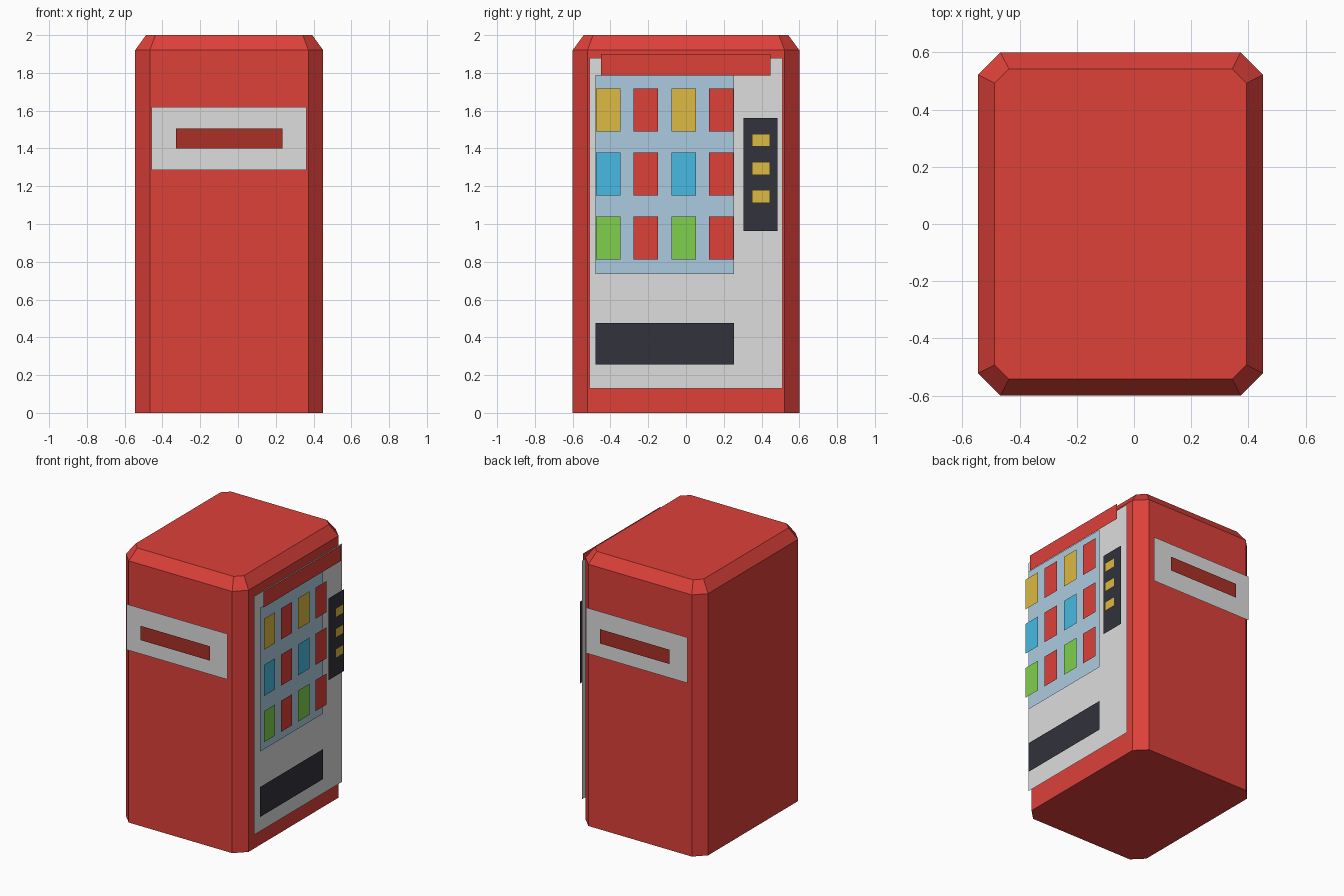
import bpy, bmesh

old = bpy.data.objects.get("Cube")
if old:
    bpy.data.objects.remove(old, do_unlink=True)


def linear(c):
    c /= 255
    return c / 12.92 if c <= 0.04045 else ((c + 0.055) / 1.055) ** 2.4


def make_material(name, *rgb):
    m = bpy.data.materials.new(name)
    m.use_nodes = True
    color = [linear(c) for c in rgb] + [1]
    m.diffuse_color = color
    bsdf = m.node_tree.nodes["Principled BSDF"]
    bsdf.inputs["Base Color"].default_value = color
    bsdf.inputs["Roughness"].default_value = 0.8
    return m


red = make_material("red", 221, 64, 57)
dark_red = make_material("dark red", 170, 48, 38)
grey = make_material("light grey", 221, 221, 221)
charcoal = make_material("charcoal", 50, 50, 60)
glass_blue = make_material("pale blue", 171, 203, 224)
yellow = make_material("yellow", 221, 186, 66)
blue = make_material("sky blue", 71, 186, 225)
green = make_material("green", 128, 208, 77)

CENTRE_X = -0.047          # the cabinet sits slightly behind the raised door parts
HALF_X, HALF_Y = 0.498, 0.6
FACE_X = CENTRE_X + HALF_X


def finish(name, bm, material):
    mesh = bpy.data.meshes.new(name)
    bm.to_mesh(mesh)
    bm.free()
    mesh.materials.append(material)
    obj = bpy.data.objects.new(name, mesh)
    bpy.context.collection.objects.link(obj)
    return obj


def octagon(bm, z, inset, cut):
    """Ring of a rectangle with cut corners."""
    a, b = HALF_X - inset, HALF_Y - inset
    points = []
    for sx, sy in ((1, 1), (-1, 1), (-1, -1), (1, -1)):
        pair = [(sx * a, sy * (b - cut)), (sx * (a - cut), sy * b)]
        points += pair if sx * sy > 0 else pair[::-1]
    return [bm.verts.new((CENTRE_X + x, y, z)) for x, y in points]


def plate(name, points, material):
    bm = bmesh.new()
    bm.faces.new([bm.verts.new(p) for p in points])
    return finish(name, bm, material)


def door_plate(name, raise_x, y0, y1, z0, z1, material):
    x = FACE_X + raise_x
    return plate(name, [(x, y0, z0), (x, y1, z0), (x, y1, z1), (x, y0, z1)], material)


def side_plate(name, side, raise_y, half_width, z0, z1, material):
    y = side * (HALF_Y + raise_y)
    a, b = CENTRE_X + side * half_width, CENTRE_X - side * half_width
    return plate(name, [(a, y, z0), (b, y, z0), (b, y, z1), (a, y, z1)], material)


# Cabinet with cut corners and a bevelled top
bm = bmesh.new()
rings = [octagon(bm, 0, 0, 0.078), octagon(bm, 1.92, 0, 0.078), octagon(bm, 2, 0.058, 0.05)]
for low, high in zip(rings, rings[1:]):
    for i in range(8):
        j = (i + 1) % 8
        bm.faces.new((low[i], low[j], high[j], high[i]))
bm.faces.new(rings[0][::-1])
bm.faces.new(rings[-1])
bmesh.ops.recalc_face_normals(bm, faces=bm.faces)
finish("cabinet", bm, red)

# Door with window, tray, keypad and header
door_plate("door_panel", 0.037, -0.51, 0.51, 0.13, 1.88, grey)
door_plate("display_window", 0.062, -0.48, 0.255, 0.735, 1.79, glass_blue)
door_plate("dispensing_tray", 0.062, -0.48, 0.255, 0.255, 0.475, charcoal)
door_plate("keypad", 0.07, 0.305, 0.485, 0.962, 1.562, charcoal)
door_plate("header_strip", 0.072, -0.45, 0.447, 1.785, 1.9, red)

# Rows of goods, alternating with red
for row, row_color in enumerate((yellow, blue, green)):
    z = 1.603 - 0.339 * row
    for col in range(4):
        y = -0.411 + 0.199 * col
        door_plate(f"item_{row + 1}_{col + 1}", 0.092, y - 0.065, y + 0.065,
                   z - 0.114, z + 0.114, red if col % 2 else row_color)

# Keypad buttons
for i in range(3):
    z = 1.443 - 0.149 * i
    door_plate(f"button_{i + 1}", 0.094, 0.35, 0.446, z - 0.034, z + 0.034, yellow)

# Matching signs on both flanks
for side, label in ((-1, "front"), (1, "back")):
    side_plate(f"{label}_sign", side, 0.038, 0.41, 1.285, 1.62, grey)
    side_plate(f"{label}_sign_bar", side, 0.063, 0.282, 1.4, 1.505, dark_red)
